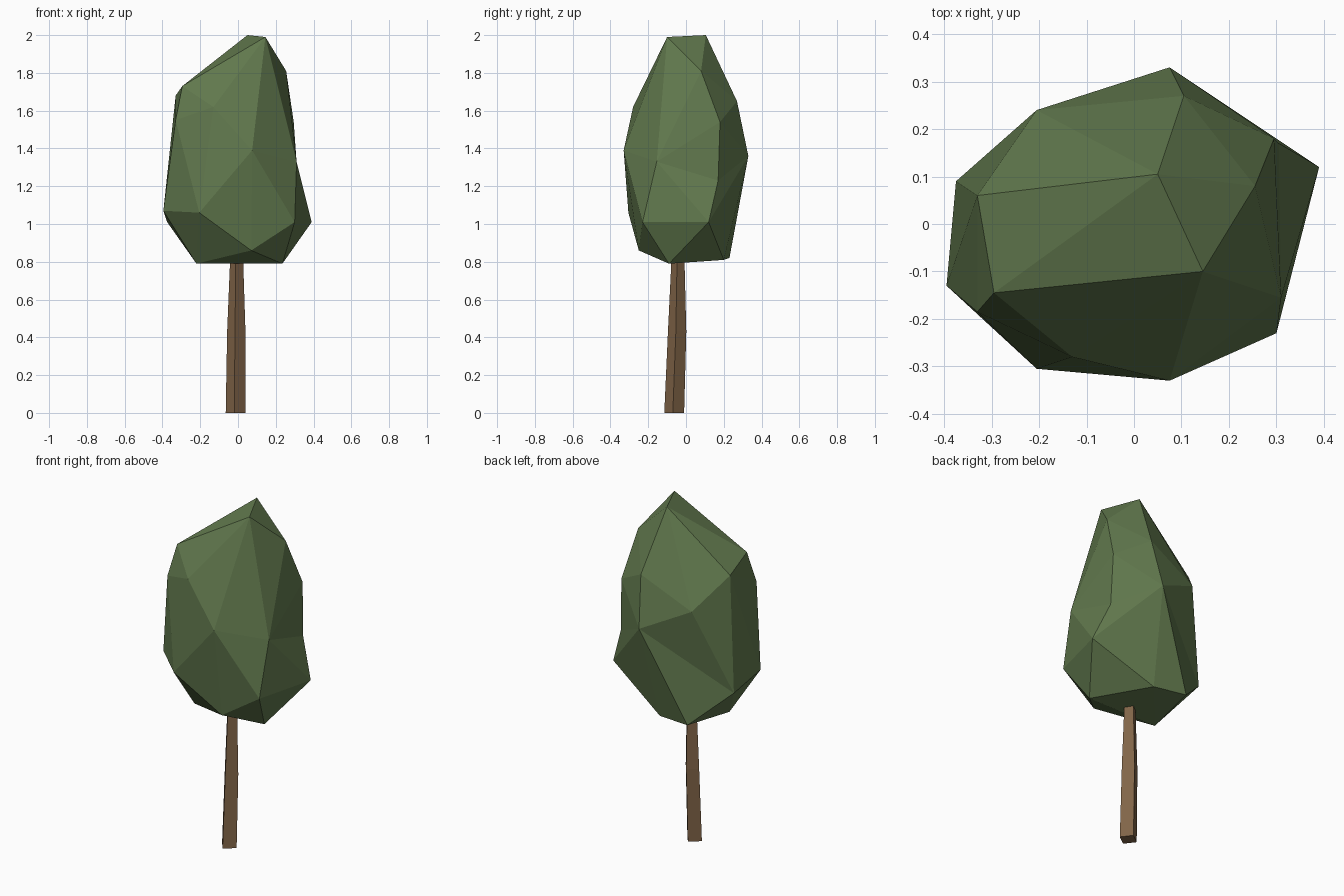
import bpy, bmesh, math
from mathutils import Vector

if "Cube" in bpy.data.objects:
    bpy.data.objects.remove(bpy.data.objects["Cube"])


def finish(bm, name, color):
    bmesh.ops.recalc_face_normals(bm, faces=bm.faces)
    mesh = bpy.data.meshes.new(name)
    bm.to_mesh(mesh)
    bm.free()
    mat = bpy.data.materials.new(name + "_color")
    mat.diffuse_color = (*color, 1)
    mat.use_nodes = True
    mat.node_tree.nodes["Principled BSDF"].inputs["Base Color"].default_value = mat.diffuse_color
    mesh.materials.append(mat)
    obj = bpy.data.objects.new(name, mesh)
    bpy.context.collection.objects.link(obj)
    return obj


# Foliage: faceted hull through the crown's corner points, top to bottom
corners = [
    (.05, .105, 2.0), (.145, -.10, 1.99), (.255, .08, 1.81),
    (-.295, -.145, 1.73), (-.33, .06, 1.68), (.105, .27, 1.65),
    (-.13, -.28, 1.62), (-.33, -.185, 1.55), (.295, .18, 1.54),
    (-.205, .24, 1.50), (.075, -.33, 1.39), (.075, .33, 1.36),
    (.31, -.155, 1.33), (.305, .17, 1.23), (-.395, -.13, 1.07),
    (-.205, -.305, 1.06), (-.375, .09, 1.01), (.30, -.23, 1.01),
    (.39, .12, 1.01), (.07, -.25, .86), (-.17, .23, .82),
    (.03, .20, .81), (-.22, -.09, .79), (.235, -.09, .79),
]
# Corners of the dented right side are pushed out for the hull, then put back
dents = {8: .04, 12: .05, 13: .08}
bm = bmesh.new()
verts = [bm.verts.new((x + dents.get(i, 0), y, z))
         for i, (x, y, z) in enumerate(corners)]
bmesh.ops.convex_hull(bm, input=verts)
for i in dents:
    verts[i].co = Vector(corners[i])
# Crease on the back
crease = bm.edges.get((verts[9], verts[20]))
if crease:
    bmesh.ops.rotate_edges(bm, edges=[crease])
finish(bm, "foliage", (.12, .19, .075))

# Trunk: slightly bent, tapered four-sided post
bm = bmesh.new()
rings = []
for x, y, z, r in [(-.0125, -.0625, 0, .053), (-.009, -.047, .43, .049),
                   (-.007, -.042, .86, .033)]:
    angles = [math.radians(-98 + 90 * k) for k in range(4)]
    rings.append([bm.verts.new((x + r * math.cos(a), y + r * math.sin(a), z))
                  for a in angles])
for lower, upper in zip(rings, rings[1:]):
    for k in range(4):
        n = (k + 1) % 4
        bm.faces.new((lower[k], lower[n], upper[n], upper[k]))
bm.faces.new(rings[0][::-1])
bm.faces.new(rings[-1])
finish(bm, "trunk", (.22, .13, .065))
